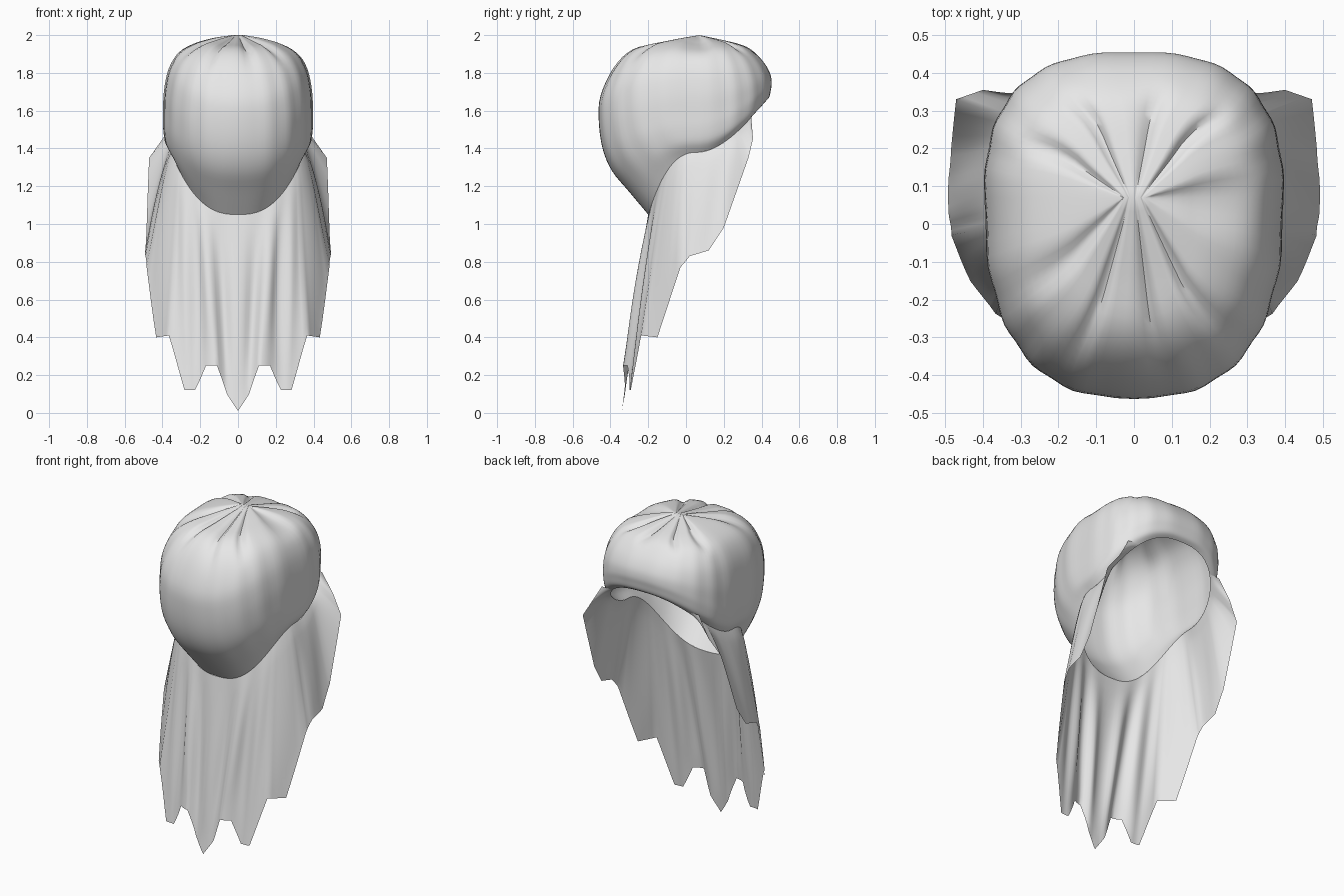
import bpy, bmesh, math
from mathutils import Vector

cube = bpy.data.objects.get("Cube")
if cube:
    bpy.data.objects.remove(cube, do_unlink=True)

mat = bpy.data.materials.new("pale grey cloth")
mat.use_nodes = True
GREY = (0.8, 0.8, 0.8, 1)
mat.diffuse_color = GREY
mat.node_tree.nodes["Principled BSDF"].inputs["Base Color"].default_value = GREY

POLE_Y = 0.07
# Hood profiles, crown to rim: (distance from the crown axis, height)
FRONT = [(0, 2), (.2, 1.96), (.35, 1.925), (.45, 1.83), (.52, 1.68),
         (.53, 1.55), (.51, 1.4), (.46, 1.28), (.37, 1.17), (.27, 1.05)]
SIDE = [(0, 2), (.12, 1.985), (.22, 1.96), (.31, 1.91), (.365, 1.82),
        (.39, 1.7), (.395, 1.58), (.395, 1.5), (.385, 1.43), (.355, 1.38)]
BACK = [(0, 2), (.12, 1.975), (.22, 1.95), (.28, 1.92), (.34, 1.86),
        (.375, 1.8), (.385, 1.75), (.38, 1.71), (.37, 1.67), (.345, 1.65)]
# Ragged hem of the veil, front centre to the left back corner
HEM = [(0, -.33, .01), (.06, -.33, .1), (.11, -.33, .25), (.17, -.31, .25),
       (.23, -.3, .12), (.28, -.29, .12), (.37, -.24, .41), (.43, -.15, .4),
       (.485, -.03, .77), (.49, .02, .83), (.49, .12, .86), (.485, .2, .98),
       (.47, .33, 1.35), (.4, .355, 1.45), (.33, .345, 1.57)]


def spline(pts, t):
    """Smooth curve through the points, t from 0 to 1."""
    f = t * (len(pts) - 1)
    i = min(int(f), len(pts) - 2)
    f -= i
    p = [Vector(pts[max(0, min(len(pts) - 1, i + k))]) for k in (-1, 0, 1, 2)]
    m0, m1 = (p[2] - p[0]) / 2, (p[3] - p[1]) / 2
    return (p[1] * (2 * f**3 - 3 * f**2 + 1) + m0 * (f**3 - 2 * f**2 + f)
            + p[2] * (3 * f**2 - 2 * f**3) + m1 * (f**3 - f**2))


def hood_point(a, t):
    """Hood surface: a turns from the front to +x, t runs crown to rim."""
    s, c = math.sin(a), math.cos(a)
    end, power = (FRONT, 2) if c > 0 else (BACK, 1.3)
    side, fore = spline(SIDE, t), spline(end, t)
    w = abs(c) ** power
    bulge = 2 / 2.6
    x = math.copysign(abs(s) ** bulge, s) * side.x
    y = -math.copysign(abs(c) ** bulge, c) * fore.x
    z = side.y + (fore.y - side.y) * w
    # gathered pleats fading away from the crown, light ripples lower down
    pleat = max(0, math.sin(9 * a + 1.2 * math.sin(2 * a))) ** 2
    z -= 0.022 * pleat * math.sin(math.pi * min(1, t * 2.6)) * (t < .385)
    k = 1 + 0.008 * math.cos(19 * a) * math.sin(math.pi * t) * (1 - w * .5)
    slit = 0.03 * s * max(0, 1 - t * 6)
    return Vector((x * k + slit, y * k + POLE_Y, z))


def hem_point(i):
    """Straight-sided ragged edge, mirrored for negative i."""
    j = min(int(abs(i)), len(HEM) - 2)
    p = Vector(HEM[j]).lerp(Vector(HEM[j + 1]), abs(i) - j)
    p.x *= -1 if i < 0 else 1
    return p


def veil_point(i, s):
    """Veil surface: i runs round the hem, s runs rim to hem."""
    a = math.radians(10 * i)
    top, low = hood_point(a, 1), hem_point(i)
    e = s ** (1 - 0.25 * min(1, abs(i) / 8))
    p = top.lerp(low, e)
    p.z = top.z + (low.z - top.z) * s
    # soft hanging folds
    fade = math.sin(math.pi * min(1, s * 1.1) * .85) * max(0, 1 - abs(i) / 13)
    fold = 0.018 * math.cos(i * 2 * math.pi / 2.4) * fade
    return p + Vector((math.sin(a), -math.cos(a), 0)) * fold


def sheet(name, point, us, vs, closed, angle):
    """Grid surface over the parameters us and vs."""
    bm = bmesh.new()
    rows = [[bm.verts.new(point(u, v)) for u in us] for v in vs]
    n = len(us)
    for r0, r1 in zip(rows, rows[1:]):
        for k in range(n if closed else n - 1):
            q = (k + 1) % n
            bm.faces.new((r0[k], r1[k], r1[q], r0[q]))
    bmesh.ops.remove_doubles(bm, verts=bm.verts, dist=0.0005)
    me = bpy.data.meshes.new(name)
    bm.to_mesh(me)
    bm.free()
    me.materials.append(mat)
    ob = bpy.data.objects.new(name, me)
    bpy.context.collection.objects.link(ob)
    bpy.ops.object.select_all(action="DESELECT")
    ob.select_set(True)
    bpy.context.view_layer.objects.active = ob
    bpy.ops.object.shade_smooth_by_angle(angle=math.radians(angle))
    return ob


# Hood: open shell with a slanted rim
N = 96
sheet("hood", hood_point, [2 * math.pi * k / N for k in range(N)],
      [k / 36 for k in range(37)], True, 50)

# Veil: ragged cloth hanging from the front and sides of the rim
SUB = 4
LAST = (len(HEM) - 1) * SUB
sheet("veil", veil_point, [k / SUB for k in range(-LAST, LAST + 1)],
      [k / 16 for k in range(17)], False, 60)
